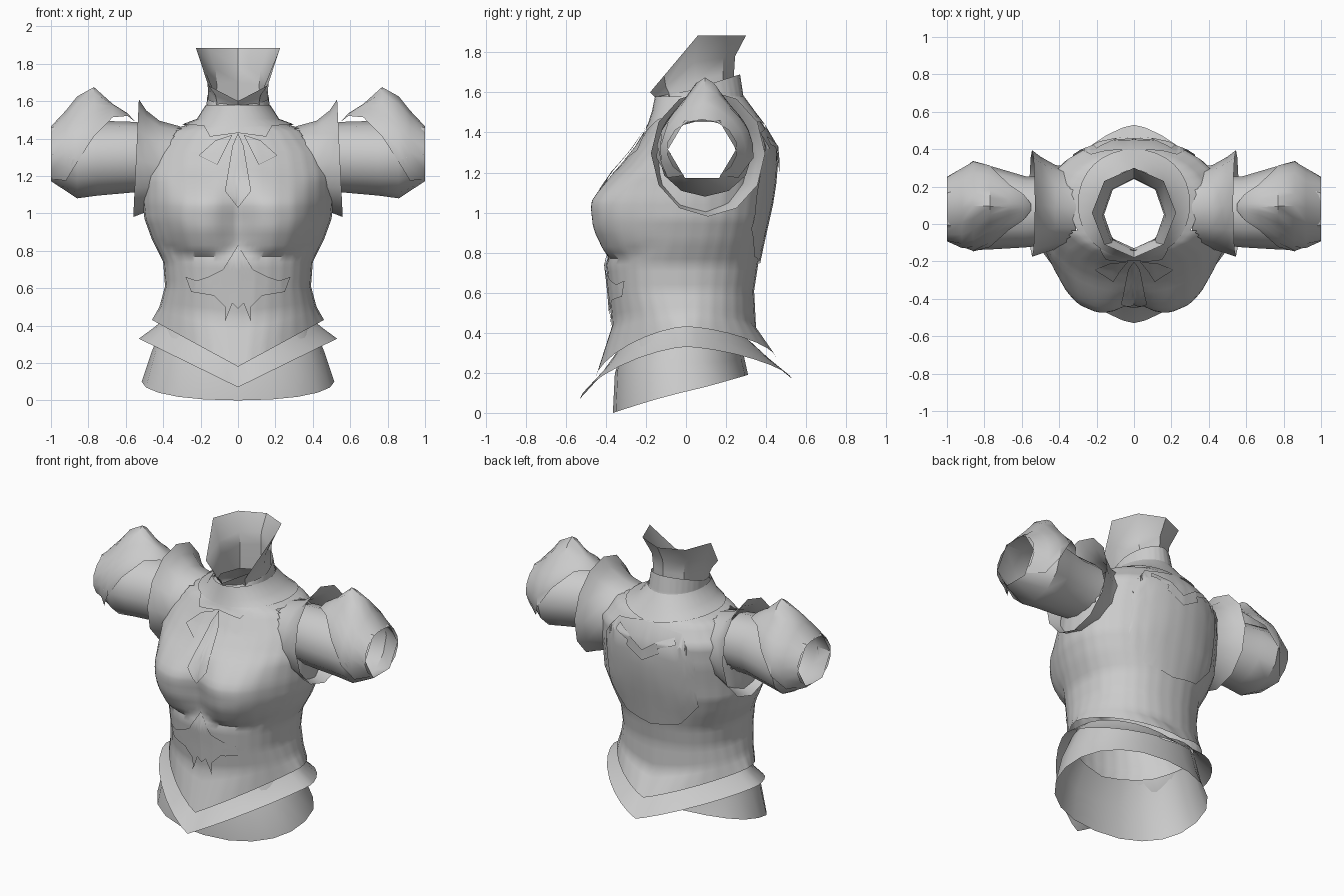
import bpy, bmesh, math
from mathutils import Vector
from mathutils.bvhtree import BVHTree

if "Cube" in bpy.data.objects:
    bpy.data.objects.remove(bpy.data.objects["Cube"], do_unlink=True)

steel = bpy.data.materials.new("plain_grey")
steel.use_nodes = True
GREY = (0.6, 0.6, 0.6, 1)
steel.diffuse_color = GREY
steel.node_tree.nodes["Principled BSDF"].inputs["Base Color"].default_value = GREY


def finish(name, bm, mirror=False, angle=40):
    """Turn a bmesh into a smooth-shaded object."""
    bmesh.ops.recalc_face_normals(bm, faces=bm.faces)
    mesh = bpy.data.meshes.new(name)
    bm.to_mesh(mesh)
    bm.free()
    mesh.materials.append(steel)
    mesh.shade_smooth()
    mesh.set_sharp_from_angle(angle=math.radians(angle))
    ob = bpy.data.objects.new(name, mesh)
    bpy.context.collection.objects.link(ob)
    if mirror:
        ob.modifiers.new("Mirror", "MIRROR").use_axis[0] = True
    return ob


def loft(rings, closed=True):
    """Skin a list of equal-length point rings."""
    bm = bmesh.new()
    rows = [[bm.verts.new(p) for p in ring] for ring in rings]
    n = len(rows[0])
    for a, b in zip(rows, rows[1:]):
        for i in range(n if closed else n - 1):
            j = (i + 1) % n
            bm.faces.new((a[i], a[j], b[j], b[i]))
    return bm


def spow(v, p):
    return math.copysign(abs(v) ** p, v)


def body_ring(z, w, front, back, zf=None, zb=None, p=0.95, steep=False, n=32):
    """Horizontal ring; its height can drop toward the front and the back."""
    zf, zb = (z if zf is None else zf), (z if zb is None else zb)
    pts = []
    for i in range(n):
        t = math.tau * i / n
        c, s = math.cos(t), math.sin(t)
        k = abs(s) if steep else 1 - abs(c) ** p
        end = zf if s < 0 else zb
        y = (front + back) / 2 + (back - front) / 2 * spow(s, p)
        pts.append((w * spow(c, p), y, z + (end - z) * k))
    return pts


def arm_ring(x, yc, zc, ry, rz, lean=0, n=12, hexed=False):
    """Upright ring around the arm; lean pushes its lower side outward."""
    pts = []
    for i in range(n):
        a = math.tau * i / n
        off = (a + math.pi / 6) % (math.pi / 3) - math.pi / 6
        r = math.cos(math.pi / 6) / math.cos(off) if hexed else 1
        pts.append((x + lean * (1 - math.cos(a)) / 2,
                    yc + r * ry * math.sin(a), zc + r * rz * math.cos(a)))
    return pts


def clamp(v):
    return max(0, min(1, v))


def bust_depth(co):
    """Forward swell of the chest, with a firm lower edge."""
    d = abs(co.x) - .2
    low = .77 + 1.4 * d * d
    rise = math.sin(clamp((co.z - low) / .2) * math.pi / 2) ** .7
    fall = math.cos(clamp((co.z - 1) / .21) * math.pi / 2)
    across = math.exp(-(d / .215) ** 4) if d > 0 else math.exp(-(d / .19) ** 2)
    return .12 * rise * fall * across * clamp((-co.y - .05) / .12)


# Torso from hem to neck
torso = loft([
    body_ring(.43, .46, -.45, .45, .18, .28, p=1.3),
    body_ring(.5, .42, -.37, .35, .43, .42, p=1),
    body_ring(.61, .39, -.385, .34, p=.9),
    body_ring(.74, .4, -.4, .36, p=.9),
    body_ring(.86, .46, -.37, .385, p=.9),
    body_ring(.97, .5, -.37, .41, p=.9),
    body_ring(1.06, .51, -.385, .43),
    body_ring(1.2, .51, -.36, .45),
    body_ring(1.33, .48, -.25, .45),
    body_ring(1.44, .38, -.18, .385),
    body_ring(1.49, .22, -.16, .34, p=.9),
    body_ring(1.56, .17, -.15, .29, p=1),
    body_ring(1.62, .165, -.14, .27, 1.58, 1.69, p=1.1, steep=True),
])
bmesh.ops.subdivide_edges(torso, edges=torso.edges[:], cuts=3, use_grid_fill=True)
for v in torso.verts:
    v.co.y -= bust_depth(v.co)
# Armholes
holes = []
for f in torso.faces:
    m = f.calc_center_median()
    if abs(m.x) > .32 and math.hypot(m.y - .08, m.z - 1.31) < .175:
        holes.append(f)
bmesh.ops.delete(torso, geom=holes, context="FACES")
torso_ob = finish("torso", torso, angle=50)

# Waist flare and skirt
finish("waist_flare", loft([
    body_ring(.43, .4, -.34, .33, .3, .34, p=1.1),
    body_ring(.385, .455, -.42, .42, .19, .26, p=1.3),
    body_ring(.33, .53, -.53, .53, .07, .17, p=1.35)]))
finish("skirt", loft([
    body_ring(.42, .4, -.3, .28, .35, .35, p=.9, n=20),
    body_ring(.25, .465, -.355, .29, .2, .28, p=.9, n=20),
    body_ring(.1, .515, -.365, .31, 0, .19, p=.9, steep=True, n=20)]))

# Open-fronted faceted collar and the yoke below it
finish("collar", loft([
    body_ring(1.53, .165, -.13, .24, p=1, n=8),
    body_ring(1.66, .16, -.14, .24, 1.57, 1.7, p=1, steep=True, n=8),
    body_ring(1.75, .17, -.16, .245, 1.58, 1.78, p=1, steep=True, n=8),
    body_ring(1.885, .225, -.18, .3, 1.6, 1.885, p=1, steep=True, n=8)]))
finish("neck_yoke", loft([
    body_ring(1.58, .172, -.155, .29, p=1),
    body_ring(1.505, .22, -.17, .345, p=.9),
    body_ring(1.475, .3, -.185, .4, 1.46, 1.43, p=.95)]))

# Flared shoulder guards
finish("shoulder_guards", loft([
    arm_ring(.31, .09, 1.255, .21, .21),
    arm_ring(.42, .09, 1.26, .225, .235),
    arm_ring(.49, .1, 1.275, .26, .275, .02),
    arm_ring(.53, .11, 1.295, .285, .315, .03)]), mirror=True)

# Sleeves, open at both ends, ending in a six-sided cuff
finish("sleeves", loft([
    arm_ring(.44, .07, 1.3, .18, .18),
    arm_ring(.58, .065, 1.3, .19, .19),
    arm_ring(.75, .085, 1.295, .22, .2),
    arm_ring(.86, .095, 1.29, .235, .21),
    arm_ring(1, .08, 1.315, .17, .165, hexed=True)]), mirror=True)


# Peaked caps over the sleeves
def cap_ring(x, yc, zc, ry, rz, spread, peak, n=12):
    pts = []
    for i in range(n + 1):
        a = math.radians(spread) * (2 * i / n - 1)
        lift = peak * max(0, math.cos(a)) ** 14
        pts.append((x, yc + ry * math.sin(a), zc + rz * math.cos(a) + lift))
    return pts


finish("sleeve_caps", loft([
    cap_ring(1, .08, 1.315, .175, .15, 150, 0),
    cap_ring(.92, .085, 1.3, .215, .22, 125, .03),
    cap_ring(.86, .095, 1.295, .243, .255, 95, .075),
    cap_ring(.77, .095, 1.3, .24, .265, 65, .11),
    cap_ring(.67, .09, 1.3, .22, .255, 34, .03),
    cap_ring(.59, .09, 1.3, .2, .235, 20, .0),
    cap_ring(.55, .09, 1.29, .2, .2, 5, .0)], closed=False), mirror=True)

# Surface that the ornaments are laid on
tree = BVHTree.FromPolygons([v.co for v in torso_ob.data.vertices],
                            [p.vertices[:] for p in torso_ob.data.polygons])


def ornament(name, outline, facing=-1, lift=.009):
    """Thin mirrored plate: half outline in x and z, laid on the body."""
    bm = bmesh.new()
    bm.faces.new([bm.verts.new((x, 0, z)) for x, z in outline])
    bmesh.ops.triangulate(bm, faces=bm.faces[:])
    bmesh.ops.subdivide_edges(bm, edges=bm.edges[:], cuts=6, use_grid_fill=True)
    for v in bm.verts:
        hit = tree.ray_cast(Vector((v.co.x, 2 * facing, v.co.z)), Vector((0, -facing, 0)))[0]
        v.co.y = (hit.y if hit else 0) + facing * lift
    finish(name, bm, mirror=True)


ornament("chest_bow", [(0, 1.49), (.17, 1.53), (.2, 1.5), (.15, 1.41), (0, 1.43)], lift=.012)
ornament("bow_tails", [(.03, 1.42), (.12, 1.39), (.12, 1.34), (.21, 1.31), (.11, 1.26)])
ornament("chest_pendant", [(0, 1.43), (.03, 1.36), (.07, 1.12), (0, 1.03)], lift=.014)
ornament("waist_crest", [(0, .83), (.08, .7), (.16, .66), (.22, .64), (.28, .66), (.25, .58),
                         (.13, .56), (.07, .5), (.07, .42), (.03, .52), (0, .49)])
ornament("back_plate", [(0, .74), (.2, .78), (.32, .92), (.33, 1.1), (.32, 1.28), (.23, 1.4),
                        (0, 1.44)], facing=1)
ornament("back_crest", [(0, 1.2), (.12, 1.27), (.1, 1.3), (.22, 1.34), (.2, 1.38), (.1, 1.34),
                        (0, 1.27)], facing=1, lift=.016)
